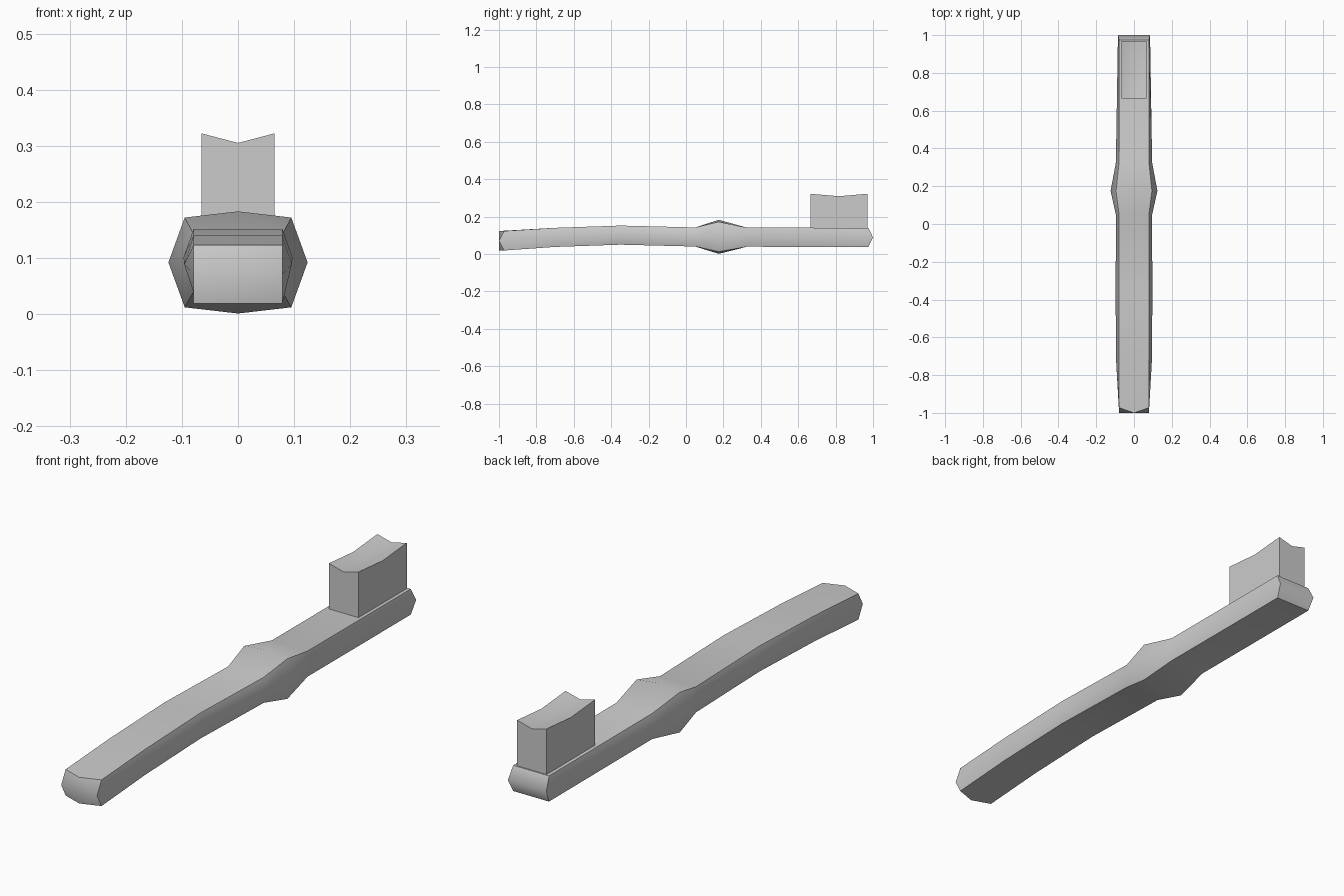
import bpy, bmesh, math

if "Cube" in bpy.data.objects:
    bpy.data.objects.remove(bpy.data.objects["Cube"])

grey = bpy.data.materials.new("plain grey")
grey.use_nodes = True
grey.diffuse_color = (0.6, 0.6, 0.6, 1)
grey.node_tree.nodes["Principled BSDF"].inputs["Base Color"].default_value = (0.6, 0.6, 0.6, 1)


def loft(name, rings, start, end):
    """Skin eight-point rings (corner, middle, corner, ...) and cap both ends around a centre point."""
    bm = bmesh.new()
    loops = [[bm.verts.new(p) for p in ring] for ring in rings]
    for a, b in zip(loops, loops[1:]):
        for i in range(8):
            j = (i + 1) % 8
            bm.faces.new((a[i], a[j], b[j], b[i]))
    for loop, centre in ((loops[0], start), (loops[-1], end)):
        c = bm.verts.new(centre)
        for i in range(0, 8, 2):
            bm.faces.new((loop[i - 1], loop[i], loop[i + 1], c))
    bmesh.ops.recalc_face_normals(bm, faces=bm.faces)
    mesh = bpy.data.meshes.new(name)
    bm.to_mesh(mesh)
    bm.free()
    mesh.materials.append(grey)
    obj = bpy.data.objects.new(name, mesh)
    bpy.context.collection.objects.link(obj)
    bpy.ops.object.select_all(action='DESELECT')
    obj.select_set(True)
    bpy.context.view_layer.objects.active = obj
    bpy.ops.object.shade_smooth_by_angle(angle=math.radians(58))
    return obj


def section(y, z, corner_w, side_w, corner_h, crown_h, side_y=0, crown_y=0):
    """Handle cross-section; side_y and crown_y push the edge middles along the handle."""
    ring = []
    for sx, sz in ((-1, -1), (0, -1), (1, -1), (1, 0), (1, 1), (0, 1), (-1, 1), (-1, 0)):
        w = side_w if sz == 0 else corner_w
        h = crown_h if sx == 0 else corner_h
        dy = side_y if sz == 0 else crown_y if sx == 0 else 0
        ring.append((sx * w, y + dy, z + sz * h))
    return ring


# Handle: bowed grip, flared middle, straight head
loft("handle", [
    section(-0.972, 0.071, 0.079, 0.079, 0.052, 0.052, -0.028, -0.028),
    section(-0.70, 0.089, 0.079, 0.096, 0.051, 0.051),
    section(-0.35, 0.101, 0.079, 0.097, 0.051, 0.051),
    section(0.05, 0.091, 0.079, 0.096, 0.051, 0.051),
    section(0.175, 0.092, 0.095, 0.124, 0.080, 0.091),
    section(0.325, 0.090, 0.079, 0.096, 0.051, 0.051),
    section(0.975, 0.089, 0.079, 0.085, 0.051, 0.051, 0.025, 0),
], (0, -1, 0.071), (0, 1, 0.089))

# Bristle block: straight sides with a dished top
X, Y0, Y1 = 0.065, 0.665, 0.970
YM = (Y0 + Y1) / 2
outline = [(-X, Y0), (0, Y0), (X, Y0), (X, YM), (X, Y1), (0, Y1), (-X, Y1), (-X, YM)]
top_z = [0.322, 0.305, 0.322, 0.309] * 2
loft("bristle_block", [
    [(x, y, 0.12) for x, y in outline],
    [(x, y, z) for (x, y), z in zip(outline, top_z)],
], (0, YM, 0.12), (0, YM, 0.293))
